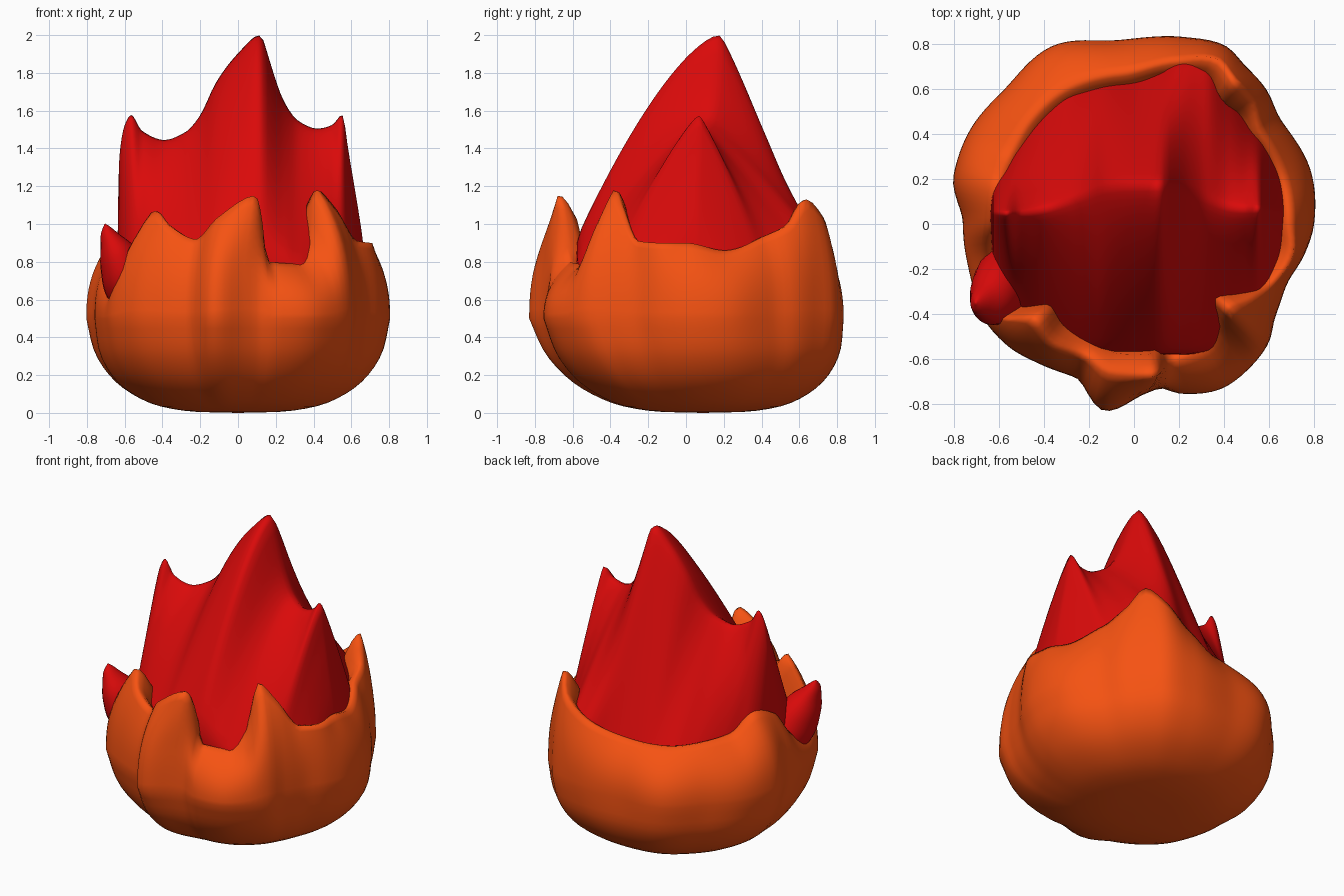
import bpy, bmesh, math
from mathutils import Vector

if "Cube" in bpy.data.objects:
    bpy.data.objects.remove(bpy.data.objects["Cube"])


def sample(rows, x, period=None):
    """Smooth interpolation through table rows keyed by their first column."""
    if period:
        rows = ([(r[0] - period, *r[1:]) for r in rows[-2:]] + rows
                + [(r[0] + period, *r[1:]) for r in rows[:2]])
    n = len(rows)
    i = 0
    while i < n - 2 and rows[i + 1][0] < x:
        i += 1
    a, b = rows[i], rows[i + 1]
    h = b[0] - a[0]
    t = min(1, max(0, (x - a[0]) / h))
    out = []
    for c in range(1, len(a)):
        def slope(j):
            if j <= 0 or j >= n - 1:
                return (b[c] - a[c]) / h
            d0 = (rows[j][c] - rows[j-1][c]) / (rows[j][0] - rows[j-1][0])
            d1 = (rows[j+1][c] - rows[j][c]) / (rows[j+1][0] - rows[j][0])
            return 0 if d0 * d1 <= 0 else 2 * d0 * d1 / (d0 + d1)
        m0, m1 = slope(i) * h, slope(i + 1) * h
        out.append((2*t**3 - 3*t**2 + 1) * a[c] + (t**3 - 2*t**2 + t) * m0
                   + (3*t**2 - 2*t**3) * b[c] + (t**3 - t**2) * m1)
    return out


def material(name, color):
    m = bpy.data.materials.new(name)
    m.diffuse_color = color
    m.use_nodes = True
    m.node_tree.nodes["Principled BSDF"].inputs["Base Color"].default_value = m.diffuse_color
    return m


def loft(name, rings, mat, cap=False):
    """Skin a list of closed rings into one smooth object."""
    bm = bmesh.new()
    vs = [[bm.verts.new(p) for p in ring] for ring in rings]
    n = len(rings[0])
    for a, b in zip(vs, vs[1:]):
        for j in range(n):
            bm.faces.new((a[j], a[(j+1) % n], b[(j+1) % n], b[j]))
    if cap:
        bm.faces.new(vs[0])
        bm.faces.new(vs[-1])
    bmesh.ops.remove_doubles(bm, verts=bm.verts, dist=1e-4)
    bmesh.ops.recalc_face_normals(bm, faces=bm.faces)
    for f in bm.faces:
        f.smooth = True
    me = bpy.data.meshes.new(name)
    bm.to_mesh(me)
    bm.free()
    ob = bpy.data.objects.new(name, me)
    bpy.context.collection.objects.link(ob)
    me.materials.append(mat)
    return ob


orange = material("orange", (0.92, 0.085, 0.006, 1))
red = material("red", (0.7, 0.003, 0.003, 1))

# Outer flame bowl: angle, belly radius, rim height, rim radius
rim = [(0, .80, .90, .70), (17, .82, .86, .70), (35, .80, .93, .70),
       (46, .84, 1.0, .76), (55, .86, 1.13, .78), (63, .89, 1.03, .82),
       (75, .86, .90, .76), (95, .82, .83, .68), (115, .87, .82, .68),
       (135, .83, .84, .66), (150, .84, .86, .64), (165, .83, .97, .64),
       (180, .76, .90, .65), (192, .76, .72, .68), (203, .77, .63, .73),
       (213, .79, .78, .74), (224, .78, 1.07, .62), (236, .75, .99, .65),
       (249, .73, .92, .63), (261, .84, 1.04, .68), (273, .76, 1.15, .68),
       (279, .74, 1.04, .66), (285, .78, .80, .64), (300, .83, .79, .64),
       (309, .82, .88, .61), (318, .80, 1.18, .57), (327, .75, 1.08, .62),
       (338, .73, .91, .68), (350, .77, .90, .72)]
belly = [(0, .0, .0), (1, .28, .006), (2, .52, .035), (3, .71, .10),
         (4, .86, .20), (5, .96, .34), (6, 1.0, .50)]
N = 144
cols = []
for i in range(N):
    ang = 360 * i / N
    R, H, rr = sample(rim, ang, 360)
    c, s = math.cos(math.radians(ang)), math.sin(math.radians(ang))
    prof = []
    for k in range(19):
        f, z = sample(belly, k / 3)
        # ribs fade out towards the bottom
        prof.append((f * (.80 + (R - .80) * (z / .5) ** .7), z, .09 * (1 - z / .5)))
    for k in range(1, 13):
        t = k / 12
        prof.append((R + (rr - R) * t ** 2.4, .50 + (H - .50) * t, 0))
    # rolled lip and inner wall
    prof += [(rr - .025, H - .005, 0), (rr - .055, H - .04, 0),
             (rr - .10, H - .12, 0), (rr - .16, min(H - .2, .62), 0)]
    # the front tongue leans to the right near its tip
    lean = .05 * math.exp(-((ang - 273) / 9) ** 2)
    cols.append([Vector((r * c + lean * max(0, z - .8) / .35, r * s + dy, z))
                 for r, z, dy in prof])
loft("outer_flame_bowl", [list(r) for r in zip(*cols)], orange)

# Inner flame: x, top height, ridge y, front y, back y
spine = [(-.64, .72, .04, -.02, .08), (-.63, 1.34, .05, -.13, .17),
         (-.60, 1.53, .05, -.24, .25), (-.565, 1.585, .05, -.32, .30),
         (-.51, 1.50, .05, -.41, .40), (-.39, 1.45, .07, -.54, .56),
         (-.28, 1.49, .11, -.62, .64), (-.2, 1.58, .14, -.66, .65),
         (-.12, 1.75, .17, -.69, .66), (0, 1.91, .18, -.70, .67),
         (.12, 2.01, .18, -.70, .73), (.17, 1.86, .17, -.70, .80),
         (.24, 1.66, .15, -.69, .88), (.32, 1.55, .12, -.65, .90),
         (.42, 1.51, .08, -.58, .74), (.5, 1.53, .07, -.51, .57),
         (.555, 1.59, .07, -.44, .47), (.58, 1.42, .07, -.41, .44),
         (.62, 1.18, .06, -.34, .38), (.66, .92, .06, -.26, .30),
         (.68, .72, .05, .0, .1)]
M, S = 24, 90
sections = []
for i in range(S + 1):
    x = .02 - .66 * math.cos(math.pi * i / S)
    Z, yr, yf, yb = sample(spine, x)
    mid = math.exp(-((x - .08) / .38) ** 2)  # fuller in the middle
    sec = []
    for j in range(-M, M + 1):
        u = abs(j) / M
        y = yr + (yf - yr if j < 0 else yb - yr) * u
        p = 1.15 + .35 * mid if j < 0 else 1.12
        sec.append((x, max(-.58, min(y, .74)), .66 + (Z - .66) * (1 - u ** p)))
    # underside hidden in the bowl
    sec += [(x, min(yb, .6) * .9, .55), (x, max(yf, -.55) * .9, .55)]
    sections.append(sec)
core = loft("inner_flame", sections, red, cap=True)
sm = core.modifiers.new("soften", 'SMOOTH')
sm.factor, sm.iterations = .4, 3

# Small side flame licking over the dip in the bowl
path = [(0, -.52, -.22, .56, .13), (1, -.59, -.27, .70, .14),
        (2, -.635, -.31, .82, .115), (3, -.675, -.34, .91, .065),
        (4, -.70, -.35, .97, .03), (5, -.705, -.35, 1.0, .003)]
rings = []
for k in range(21):
    x, y, z, r = sample(path, k / 4)
    rings.append([(x + .8 * r * math.cos(a), y + 1.2 * r * math.sin(a),
                   z + .5 * r * math.cos(a))
                  for a in (math.tau * j / 24 for j in range(24))])
loft("small_side_flame", rings, red, cap=True)
